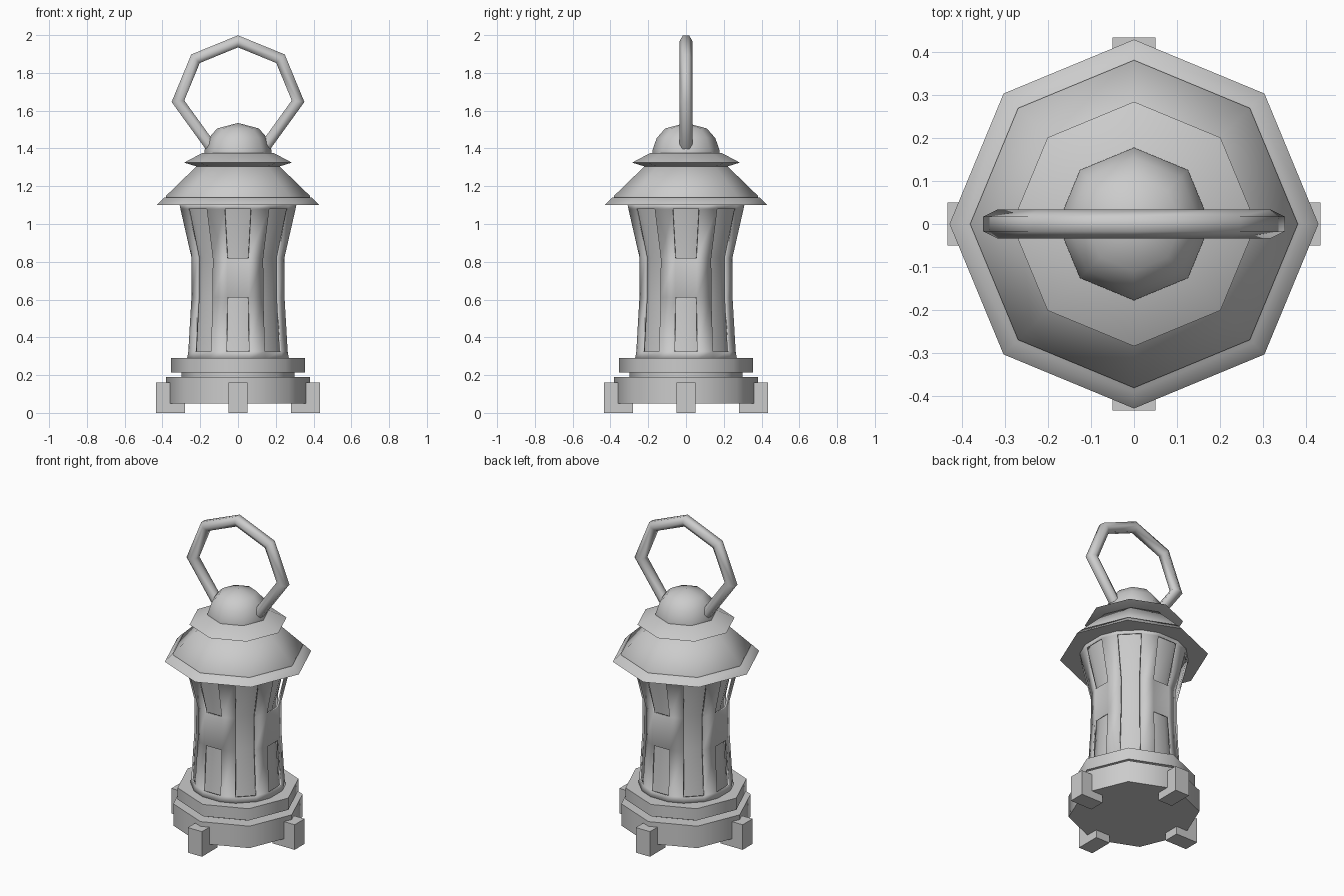
import bpy, bmesh
from math import sin, cos, radians, pi

if "Cube" in bpy.data.objects:
    bpy.data.objects.remove(bpy.data.objects["Cube"])

OCT = [radians(45 * k) for k in range(8)]
# sixteen body corners: wide window faces alternating with narrower posts
BODY = [radians(45 * k + s) for k in range(8) for s in (-13, 13)]


def finish(bm, name, angle):
    bmesh.ops.remove_doubles(bm, verts=bm.verts, dist=1e-5)
    bmesh.ops.recalc_face_normals(bm, faces=bm.faces)
    me = bpy.data.meshes.new(name)
    bm.to_mesh(me)
    bm.free()
    ob = bpy.data.objects.new(name, me)
    bpy.context.collection.objects.link(ob)
    bpy.ops.object.select_all(action='DESELECT')
    ob.select_set(True)
    bpy.context.view_layer.objects.active = ob
    bpy.ops.object.shade_smooth_by_angle(angle=radians(angle))
    return ob


def lathe(name, profile, angles=OCT, angle=30, caps=True, skip=None):
    """Spin (radius, z) points round z; skip(ring, side) leaves a hole."""
    bm = bmesh.new()
    rings = [[bm.verts.new((r * cos(a), r * sin(a), z)) for a in angles]
             for r, z in profile]
    n = len(angles)
    for i in range(len(rings) - 1):
        for j in range(n):
            if skip and skip(i, j):
                continue
            k = (j + 1) % n
            bm.faces.new((rings[i][j], rings[i][k], rings[i + 1][k], rings[i + 1][j]))
    if caps:
        for ring, (r, z) in ((rings[0], profile[0]), (rings[-1], profile[-1])):
            if r > 0:
                bm.faces.new(ring)
    return finish(bm, name, angle)


# stepped base
lathe("base_plinth", [(.38, .05), (.38, .19)], angle=50)
lathe("base_neck", [(.30, .185), (.30, .22)], angle=50)
lathe("base_ring", [(.355, .215), (.355, .29)], angle=50)

# four feet
for i, a in enumerate(OCT[::2]):
    bm = bmesh.new()
    bmesh.ops.create_cube(bm, size=1)
    for v in bm.verts:
        v.co = (v.co.x * .155 + .3575, v.co.y * .10, v.co.z * .16 + .08)
    ob = finish(bm, f"foot_{i + 1}", 30)
    ob.rotation_euler.z = a

# waisted shell: two short windows on the cardinal faces, one tall on the diagonals
shape = [(.277, .285), (.270, .325), (.253, .61), (.252, .82), (.313, 1.08), (.318, 1.105)]


def window(i, j):
    if j % 2:
        return False
    return i in (1, 3) if (j // 2) % 2 == 0 else i in (1, 2, 3)


shell = lathe("lantern_shell", shape, BODY, 30, caps=False, skip=window)
mod = shell.modifiers.new("thickness", 'SOLIDIFY')
mod.thickness = .012
mod.offset = -1

# inner glass seen through the windows
lathe("inner_glass", [(r - .035, z) for r, z in shape], BODY, 30)

# roof tiers
lathe("roof_rim", [(.43, 1.10), (.392, 1.14)], angle=50)
lathe("roof_slope", [(.382, 1.135), (.382, 1.148), (.215, 1.31)], angle=50)
lathe("upper_cap", [(.22, 1.305), (.285, 1.325), (.187, 1.377)], angle=46)

# dome
lathe("dome", [(.178, 1.37), (.178, 1.39), (.155, 1.455), (.11, 1.506), (0, 1.535)], angle=50)

# carrying handle: mitred hexagonal tube along a bent path
half = [(.148, 1.415), (.318, 1.65), (.225, 1.875)]
path = half + [(0, 1.967)] + [(-x, z) for x, z in reversed(half)]
bm = bmesh.new()
rings = []
for i, (x, z) in enumerate(path):
    dirs = []
    for p, q in ((i - 1, i), (i, i + 1)):
        if p >= 0 and q < len(path):
            dx, dz = path[q][0] - path[p][0], path[q][1] - path[p][1]
            d = (dx * dx + dz * dz) ** .5
            dirs.append((dz / d, -dx / d))
    nx = sum(d[0] for d in dirs) / len(dirs)
    nz = sum(d[1] for d in dirs) / len(dirs)
    s = .034 / (nx * nx + nz * nz)
    rings.append([bm.verts.new((x + nx * s * sin(k * pi / 3), .034 * cos(k * pi / 3),
                                z + nz * s * sin(k * pi / 3))) for k in range(6)])
for a, b in zip(rings, rings[1:]):
    for k in range(6):
        m = (k + 1) % 6
        bm.faces.new((a[k], a[m], b[m], b[k]))
bm.faces.new(rings[0])
bm.faces.new(rings[-1])
finish(bm, "carrying_handle", 65)
